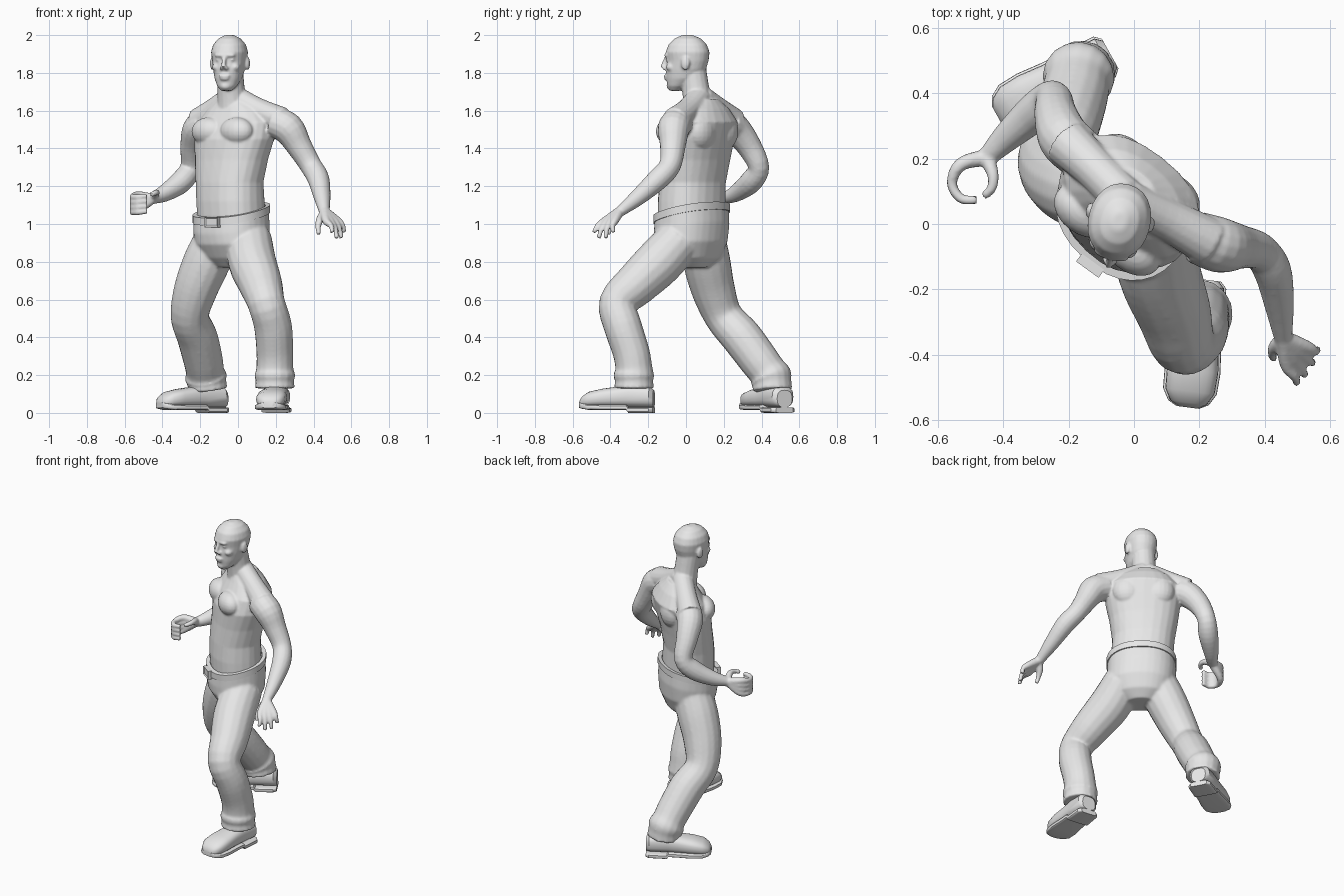
import bpy, bmesh, math
from mathutils import Vector, Matrix

cube = bpy.data.objects.get("Cube")
if cube:
    bpy.data.objects.remove(cube, do_unlink=True)

grey = bpy.data.materials.new("matte_grey")
grey.use_nodes = True
grey.diffuse_color = (0.8, 0.8, 0.8, 1)
grey.node_tree.nodes["Principled BSDF"].inputs["Base Color"].default_value = (0.8, 0.8, 0.8, 1)
UP = Vector((0, 0, 1))


def facing(deg):
    """Forward and left directions of a part turned by deg about z."""
    t = math.radians(deg)
    return Vector((-math.sin(t), -math.cos(t), 0)), Vector((math.cos(t), -math.sin(t), 0))


def ring(c, u, v, a, b, e=1.0, n=24):
    """Superellipse of points; e below 1 makes it boxier."""
    pts = []
    for i in range(n):
        co, si = math.cos(math.tau * i / n), math.sin(math.tau * i / n)
        pts.append(c + u * a * math.copysign(abs(co) ** e, co) + v * b * math.copysign(abs(si) ** e, si))
    return pts


def loft(bm, rings, close=False):
    """Skin a row of rings; capped at the ends unless it closes on itself."""
    rows = [[bm.verts.new(p) for p in r] for r in rings]
    n = len(rows[0])
    pairs = list(zip(rows, rows[1:])) + ([(rows[-1], rows[0])] if close else [])
    for lo, hi in pairs:
        for i in range(n):
            j = (i + 1) % n
            bm.faces.new((lo[i], lo[j], hi[j], hi[i]))
    if not close:
        bm.faces.new(rows[0])
        bm.faces.new(rows[-1])


def blob(bm, c, size, deg=0):
    m = Matrix.Translation(c) @ Matrix.Rotation(-math.radians(deg), 4, 'Z') @ Matrix.Diagonal((*size, 1))
    bmesh.ops.create_uvsphere(bm, u_segments=20, v_segments=12, radius=1, matrix=m)


def tube(bm, points, steps=4):
    """Round limb through (x, y, z, radius) points with a smooth path."""
    p = [Vector(q) for q in points]
    p = [2 * p[0] - p[1]] + p + [2 * p[-1] - p[-2]]
    path = []
    for a, b, c, d in zip(p, p[1:], p[2:], p[3:]):
        for k in range(steps):
            t = k / steps
            path.append(0.5 * (2 * b + (c - a) * t + (2 * a - 5 * b + 4 * c - d) * t * t
                               + (3 * b - a - 3 * c + d) * t ** 3))
    path.append(p[-2])
    rings, u = [], Vector((1, 0.1, 0.05))
    for i, q in enumerate(path):
        t = (path[min(i + 1, len(path) - 1)] - path[max(i - 1, 0)]).to_3d().normalized()
        u = (u - t * u.dot(t)).normalized()
        rings.append(ring(q.to_3d(), u, t.cross(u), q[3], q[3], n=16))
    loft(bm, rings)


def finish(name, bm, voxel=0, smooth=3):
    bmesh.ops.recalc_face_normals(bm, faces=bm.faces)
    me = bpy.data.meshes.new(name)
    bm.to_mesh(me)
    bm.free()
    me.materials.append(grey)
    me.polygons.foreach_set("use_smooth", [True] * len(me.polygons))
    me.set_sharp_from_angle(angle=math.radians(40))
    ob = bpy.data.objects.new(name, me)
    bpy.context.collection.objects.link(ob)
    if voxel:
        r = ob.modifiers.new("blend", 'REMESH')
        r.mode, r.voxel_size, r.use_smooth_shade = 'VOXEL', voxel, True
        s = ob.modifiers.new("soften", 'SMOOTH')
        s.factor, s.iterations = 0.5, smooth
    return ob


# Torso: stacked sections (z, x, y, half width, half depth, turn)
body = bmesh.new()
rows = []
for z, x, y, a, b, deg in [(1.03, -.035, .03, .19, .155, 43), (1.12, -.04, .03, .19, .155, 43),
                           (1.22, -.045, .035, .19, .15, 42), (1.34, -.035, .05, .208, .152, 40),
                           (1.45, -.02, .06, .228, .16, 38), (1.54, -.005, .085, .225, .15, 38),
                           (1.61, -.01, .09, .165, .11, 38), (1.66, -.02, .085, .09, .08, 38)]:
    f, l = facing(deg)
    rows.append(ring(Vector((x, y, z)), l, f, a, b, 0.88))
loft(body, rows)

# Chest muscles and shoulder blades
f, l = facing(38)
for s in (-1, 1):
    mid = Vector((-.02, .06, 1.49)) + l * s * .095
    blob(body, mid + f * .1, (.1, .07, .075), 38)
    blob(body, mid - f * .1, (.095, .07, .1), 38)

# Neck and sloping shoulder muscles
tube(body, [(-.025, .075, 1.58, .09), (-.035, .055, 1.69, .074), (-.045, .035, 1.82, .072)])
tube(body, [(-.02, .07, 1.67, .065), (.1, .015, 1.605, .065), (.23, -.055, 1.545, .075)])
tube(body, [(-.03, .08, 1.67, .065), (-.12, .17, 1.605, .065), (-.205, .25, 1.54, .075)])

# Arms
tube(body, [(.19, -.04, 1.54, .08), (.265, -.065, 1.505, .085), (.325, -.07, 1.41, .068),
            (.385, -.085, 1.31, .058), (.425, -.145, 1.24, .058), (.445, -.25, 1.145, .045),
            (.457, -.35, 1.065, .028)])
tube(body, [(-.17, .22, 1.53, .08), (-.215, .265, 1.5, .08), (-.24, .335, 1.41, .066),
            (-.25, .385, 1.3, .056), (-.3, .345, 1.225, .06), (-.385, .27, 1.165, .046),
            (-.45, .205, 1.135, .03)])

# Left hand: open, fingers spread
tips = [(.5, -.488, .955), (.523, -.462, .925), (.547, -.425, .925), (.562, -.385, .955)]
wrist = Vector((.457, -.35, 1.068))
for i, tip in enumerate(tips):
    knuckle = Vector((.468, -.432, 1.015)).lerp(Vector((.53, -.378, 1.015)), i / 3)
    bend = knuckle.lerp(Vector(tip), 0.5) + Vector((.008, -.008, .006))
    tube(body, [(*wrist, .026), (*knuckle, .021), (*bend, .014), (*tip, .012)])
tube(body, [(*wrist, .022), (.432, -.375, 1.02, .02), (.424, -.4, .98, .014), (.428, -.412, .945, .012)])

# Right hand: half-closed grip
for i in range(4):
    z = 1.158 - .027 * i
    tube(body, [(-.45, .205, 1.135, .026), (-.53, .183, z - .005, .021), (-.558, .125, z - .015, .016),
                (-.53, .078, z - .015, .015), (-.482, .074, z - .01, .013)])
tube(body, [(-.45, .2, 1.145, .025), (-.432, .15, 1.165, .018), (-.436, .11, 1.165, .015), (-.46, .085, 1.155, .013)])

# Head: sections (z, back offset, half width, half depth) in its own frame
hf, hl = facing(14)


def on_head(side, back, z):
    return Vector((-.047, 0, z)) + hl * side - hf * back


loft(body, [ring(on_head(0, back, z), hl, hf, a, b, 0.93) for z, back, a, b in
            [(1.705, -.06, .028, .028), (1.73, -.046, .052, .053), (1.77, -.018, .071, .087),
             (1.82, 0, .083, .107), (1.865, .01, .09, .111), (1.91, .009, .096, .117),
             (1.95, .009, .085, .102), (1.982, .009, .058, .07), (2.0, .009, .022, .028)]])

# Face: brow, nose, lips, chin, then mirrored eyes, cheeks, nostrils and ears
tube(body, [(*on_head(0, -.1, 1.89), .012), (*on_head(0, -.118, 1.855), .011), (*on_head(0, -.126, 1.828), .015)])
for side, back, z, size in [(0, -.096, 1.893, (.058, .018, .012)), (0, -.105, 1.784, (.03, .016, .008)),
                            (0, -.102, 1.769, (.027, .016, .009)), (0, -.08, 1.73, (.03, .026, .022))]:
    blob(body, on_head(side, back, z), size, 14)
for s in (-1, 1):
    for side, back, z, size in [(.036, -.086, 1.87, (.017, .014, .01)), (.05, -.066, 1.83, (.026, .03, .022)),
                                (.014, -.112, 1.824, (.011, .014, .01)), (.096, .02, 1.85, (.012, .024, .036))]:
        blob(body, on_head(side * s, back, z), size, 14)
finish("bare_upper_body", body, 0.007)

# Trousers: hips with a waistline that drops at the front, and two legs
pf, pl = facing(43)


def waist(z, a, b, x=-.035, y=.03, tilt=.24):
    c = Vector((x, y, z))
    return [p - UP * tilt * (p - c).dot(pf) for p in ring(c, pl, pf, a, b, 0.9, 32)]


pants = bmesh.new()
loft(pants, [waist(.77, .09, .08, -.03, .03, 0), waist(.82, .165, .13, -.03, .03, 0),
             waist(.9, .208, .17, -.03, .025, .05), waist(.98, .21, .178, tilt=.18),
             waist(1.065, .207, .172)])
tube(pants, [(.06, -.03, .92, .12), (.075, -.14, .8, .128), (.12, -.265, .68, .116), (.15, -.362, .58, .1),
             (.185, -.335, .46, .101), (.195, -.29, .32, .098), (.195, -.276, .235, .099),
             (.195, -.276, .2, .109), (.195, -.275, .17, .102), (.195, -.275, .13, .107)])
tube(pants, [(-.11, .09, .92, .12), (-.165, .11, .8, .126), (-.225, .145, .65, .116), (-.255, .2, .51, .102),
             (-.215, .295, .4, .108), (-.185, .385, .28, .105), (-.175, .43, .22, .102),
             (-.17, .448, .19, .112), (-.165, .455, .16, .104), (-.16, .458, .12, .106)])
finish("trousers", pants, 0.009, 4)

# Belt and buckle
bm = bmesh.new()
loft(bm, [waist(1.035, .214, .18), waist(1.075, .214, .18), waist(1.075, .19, .155), waist(1.035, .19, .155)], True)
finish("belt", bm)
bm = bmesh.new()
spot = Vector((-.035, .03, 1.01)) + pf * .183 + pl * .035
turn = Matrix.Translation(spot) @ Matrix.Rotation(math.radians(-36), 4, 'Z')
bmesh.ops.create_cube(bm, size=1, matrix=turn @ Matrix.Diagonal((.085, .03, .055, 1)))
bmesh.ops.inset_region(bm, faces=[q for q in bm.faces if q.normal.dot(pf) > .9], thickness=.01, depth=-.006)
finish("belt_buckle", bm)

# Shoes: sections (distance from heel, half width, sole bottom, top)
LAST = [(0, .045, 0, .12), (.02, .064, 0, .14), (.13, .068, 0, .15), (.14, .068, .014, .148), (.2, .071, .014, .138),
        (.28, .079, .014, .127), (.345, .076, .016, .112), (.38, .056, .022, .088), (.395, .028, .026, .066)]
for side, heel, toe in [("left", (.215, -.17, 0), (.165, -.562, 0)), ("right", (-.073, .522, 0), (-.425, .325, 0))]:
    way = (Vector(toe) - Vector(heel)).normalized()
    across = way.cross(UP)
    for part in ("shoe", "sole"):
        rows = []
        for t, w, low, top in LAST:
            if part == "shoe":
                low, e = .03, .75
            else:
                w, top, e = w + .007, low + .03, .4
            rows.append(ring(Vector(heel) + way * t + UP * (low + top) / 2, across, UP, w, (top - low) / 2, e))
        bm = bmesh.new()
        loft(bm, rows)
        finish(side + "_" + part, bm)
